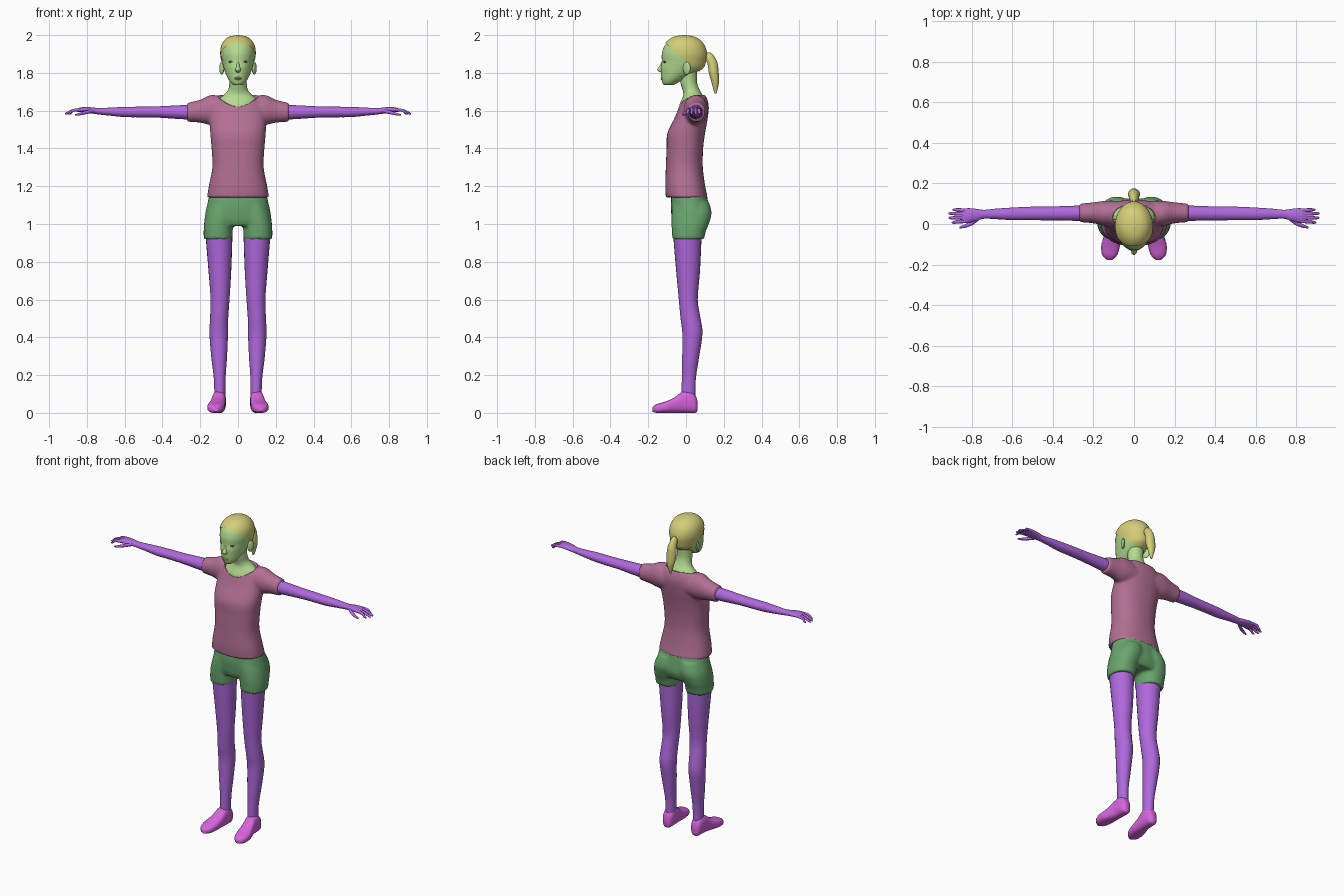
import bpy, bmesh, math
from mathutils import Matrix, Vector


def material(name, rgb):
    m = bpy.data.materials.new(name)
    m.diffuse_color = (*rgb, 1)
    return m


HAIR = material("hair_yellow", (0.66, 0.62, 0.19))
SKIN = material("face_green", (0.46, 0.72, 0.28))
SHIRT = material("shirt_mauve", (0.45, 0.16, 0.30))
SHORTS = material("shorts_green", (0.14, 0.38, 0.155))
LIMB = material("limb_purple", (0.43, 0.14, 0.72))
SHOE = material("shoe_magenta", (0.68, 0.13, 0.72))
EYE = material("eye_plum", (0.20, 0.11, 0.22))


def spline(rows, steps):
    """Catmull-Rom interpolation of the section rows."""
    out = []
    for i in range(len(rows) - 1):
        p0, p1 = rows[max(i - 1, 0)], rows[i]
        p2, p3 = rows[i + 1], rows[min(i + 2, len(rows) - 1)]
        for s in range(steps):
            t = s / steps
            out.append([0.5 * (2 * b + (c - a) * t + (2 * a - 5 * b + 4 * c - d) * t * t
                               + (3 * b - a - 3 * c + d) * t ** 3)
                        for a, b, c, d in zip(p0, p1, p2, p3)])
    return out + [list(rows[-1])]


def loft(bm, rows, axis="z", side=1, n=24, steps=4, power=2.0):
    """Skin oval sections (position, centre a, centre b, radius a, radius b)."""
    rings = []
    for t, a, b, ra, rb in spline(rows, steps):
        ring = []
        for k in range(n):
            c, s = math.cos(2 * math.pi * k / n), math.sin(2 * math.pi * k / n)
            u = a + ra * math.copysign(abs(c) ** (2 / power), c)
            v = b + rb * math.copysign(abs(s) ** (2 / power), s)
            x, y, z = {"z": (u, v, t), "x": (t, u, v), "y": (u, t, v)}[axis]
            ring.append(bm.verts.new((x * side, y, z)))
        rings.append(ring)
    for r0, r1 in zip(rings, rings[1:]):
        for k in range(n):
            bm.faces.new((r0[k], r0[(k + 1) % n], r1[(k + 1) % n], r1[k]))
    bm.faces.new(rings[0])
    bm.faces.new(rings[-1])


def ball(bm, centre, radii, turn=0.0):
    m = Matrix.Translation(centre) @ Matrix.Rotation(turn, 4, "Z") @ Matrix.Diagonal((*radii, 1))
    bmesh.ops.create_uvsphere(bm, u_segments=20, v_segments=12, radius=1, matrix=m)


def finish(bm, name, mat, fuse=False):
    bmesh.ops.recalc_face_normals(bm, faces=bm.faces)
    me = bpy.data.meshes.new(name)
    bm.to_mesh(me)
    bm.free()
    me.materials.append(mat)
    me.shade_smooth()
    me.set_sharp_from_angle(angle=math.radians(50))
    ob = bpy.data.objects.new(name, me)
    bpy.context.collection.objects.link(ob)
    if fuse:  # merge overlapping volumes into one soft cloth surface
        r = ob.modifiers.new("fuse", "REMESH")
        r.mode, r.voxel_size, r.use_smooth_shade = "VOXEL", 0.008, True
        s = ob.modifiers.new("soften", "SMOOTH")
        s.factor, s.iterations = 0.5, 5
    return ob


# Legs, shoes, arms and hands
for side, label in ((1, "left"), (-1, "right")):
    bm = bmesh.new()
    loft(bm, [(0.96, .1, .01, .07, .075), (0.92, .1, .008, .07, .074), (0.75, .096, .011, .06, .063),
              (0.6, .095, .012, .05, .05), (0.5, .1, .024, .048, .053), (0.42, .102, .034, .049, .053),
              (0.3, .1, .025, .042, .045), (0.18, .097, .015, .031, .037), (0.08, .096, .012, .029, .037)],
         side=side)
    finish(bm, label + "_leg", LIMB)

    bm = bmesh.new()
    loft(bm, [(.062, .1, .035, .012, .022), (.05, .1, .046, .029, .046), (.02, .1, .058, .036, .058),
              (-.02, .102, .056, .037, .056), (-.06, .108, .041, .041, .041), (-.11, .116, .03, .046, .03),
              (-.155, .12, .023, .036, .023), (-.178, .12, .018, .012, .012)],
         axis="y", side=side, power=2.6)
    for v in bm.verts:
        v.co.z = max(v.co.z, 0)
    finish(bm, label + "_shoe", SHOE)

    bm = bmesh.new()
    loft(bm, [(.24, .053, 1.592, .038, .038), (.3, .053, 1.592, .037, .037), (.42, .052, 1.593, .034, .03),
              (.52, .052, 1.593, .033, .028), (.6, .05, 1.593, .031, .027), (.68, .05, 1.595, .026, .021),
              (.74, .048, 1.597, .022, .017), (.78, .045, 1.602, .03, .016), (.82, .042, 1.605, .036, .014),
              (.85, .04, 1.603, .033, .009)], axis="x", side=side)
    for base, tip_x, tip_y in ((.068, .895, .07), (.05, .917, .052), (.032, .915, .03), (.014, .9, .008)):
        loft(bm, [(.825, base, 1.605, .009, .009), (.87, (base + tip_y) / 2, 1.602, .009, .008),
                  (tip_x - .01, tip_y, 1.587, .007, .007), (tip_x, tip_y, 1.583, .003, .003)],
             axis="x", side=side, n=10, steps=3)
    loft(bm, [(.765, .03, 1.6, .012, .011), (.80, .005, 1.592, .012, .01),
              (.835, -.01, 1.583, .009, .008), (.862, -.018, 1.578, .004, .004)],
         axis="x", side=side, n=10, steps=3)
    finish(bm, label + "_arm", LIMB)

# Shorts: hips fused with two short legs
bm = bmesh.new()
loft(bm, [(1.18, 0, .015, .147, .09), (1.1, 0, .02, .164, .101), (1.05, 0, .025, .175, .103),
          (1.02, 0, .024, .175, .098), (.99, 0, .022, .165, .085)], power=2.3)
for side in (1, -1):
    loft(bm, [(.92, .106, .012, .076, .084), (.96, .105, .015, .077, .09), (1.0, .102, .022, .078, .099),
              (1.06, .085, .03, .085, .106), (1.12, .07, .025, .075, .095)], side=side, power=2.2)
finish(bm, "shorts", SHORTS, fuse=True)

# Shirt: torso fused with two sleeves
bm = bmesh.new()
loft(bm, [(1.14, 0, .004, .164, .111), (1.2, 0, -.004, .155, .106), (1.3, 0, -.009, .136, .098),
          (1.4, 0, -.006, .14, .097), (1.48, 0, .001, .147, .1), (1.56, 0, .027, .15, .088),
          (1.62, 0, .042, .14, .079), (1.66, 0, .046, .122, .067), (1.685, 0, .05, .095, .05)],
     n=32, power=2.3)
for side in (1, -1):
    loft(bm, [(.07, .05, 1.6, .065, .07), (.14, .052, 1.604, .063, .08), (.2, .055, 1.597, .052, .061),
              (.27, .055, 1.591, .046, .05)], axis="x", side=side)
shirt = finish(bm, "shirt", SHIRT, fuse=True)

# Round neckline cut
bm = bmesh.new()
loft(bm, [(1.59, 0, .032, .105, .068), (1.8, 0, .032, .105, .068)], n=40, steps=1)
cutter = finish(bm, "neckline_cutter", SHIRT)
cutter.hide_render = True
cutter.hide_viewport = True
cut = shirt.modifiers.new("neckline", "BOOLEAN")
cut.operation, cut.solver, cut.object = "DIFFERENCE", "EXACT", cutter

# Neck and upper chest
bm = bmesh.new()
loft(bm, [(1.58, 0, .032, .105, .068), (1.63, 0, .032, .104, .067), (1.662, 0, .037, .098, .058),
          (1.685, 0, .036, .073, .05), (1.71, 0, .027, .052, .045), (1.75, 0, .014, .046, .044),
          (1.81, 0, .012, .048, .046)], n=32)
finish(bm, "neck", SKIN)

# Head with nose, lips and ears
HEAD = [(1.735, 0, -.092, .022, .024), (1.747, 0, -.085, .037, .04), (1.77, 0, -.066, .053, .064),
        (1.8, 0, -.041, .067, .091), (1.83, 0, -.022, .077, .111), (1.86, 0, -.014, .084, .114),
        (1.9, 0, -.011, .09, .117), (1.94, 0, -.01, .085, .105), (1.97, 0, -.009, .067, .08),
        (1.987, 0, -.009, .042, .049), (1.994, 0, -.009, .006, .007)]
bm = bmesh.new()
loft(bm, HEAD, n=40)
loft(bm, [(1.868, 0, -.116, .007, .008), (1.835, 0, -.126, .009, .016), (1.816, 0, -.132, .015, .021),
          (1.803, 0, -.123, .011, .011)], n=14)
ball(bm, (0, -.126, 1.774), (.021, .009, .004))
ball(bm, (0, -.125, 1.766), (.018, .009, .004))
for side in (1, -1):
    ball(bm, (side * .086, .004, 1.825), (.009, .022, .034), -side * math.radians(28))
finish(bm, "head", SKIN)

# Eyes
bm = bmesh.new()
for side in (1, -1):
    ball(bm, (side * .037, -.1135, 1.858), (.016, .005, .005), side * math.radians(28))
finish(bm, "eyes", EYE)

# Hair cap trimmed along a slanted hairline
bm = bmesh.new()
loft(bm, HEAD, n=40)
centre = Vector((0, -.01, 1.87))
for v in bm.verts:
    v.co = centre + (v.co - centre) * 1.048
bmesh.ops.bisect_plane(bm, geom=bm.verts[:] + bm.edges[:] + bm.faces[:], plane_co=(0, 0, 1.865),
                       plane_no=(0, .85, 1), clear_inner=True)
finish(bm, "hair_cap", HAIR)

# Ponytail
bm = bmesh.new()
loft(bm, [(1.908, 0, .115, .008, .012), (1.89, 0, .12, .018, .028), (1.85, 0, .14, .026, .027),
          (1.8, 0, .147, .03, .026), (1.75, 0, .155, .023, .02), (1.69, 0, .156, .005, .005)], n=20)
finish(bm, "ponytail", HAIR)
